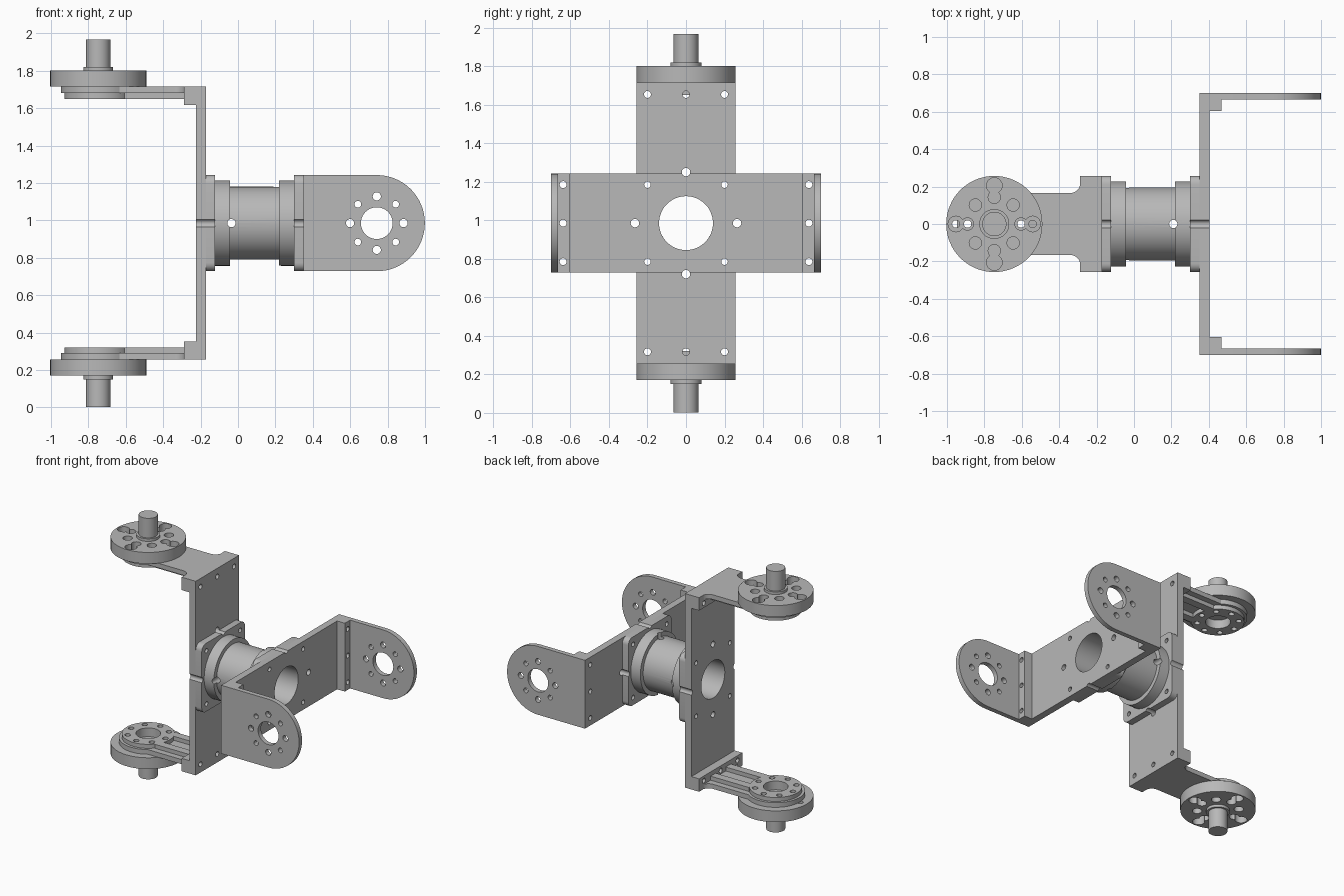
import bpy, bmesh
from math import pi, cos, sin, asin
from mathutils import Matrix, Vector

cube = bpy.data.objects.get("Cube")
if cube:
    bpy.data.objects.remove(cube, do_unlink=True)

metal = bpy.data.materials.new("grey_metal")
metal.use_nodes = True
GREY = (0.48, 0.48, 0.48, 1)
metal.diffuse_color = GREY
metal.node_tree.nodes["Principled BSDF"].inputs["Base Color"].default_value = GREY

MID = 0.985      # height of the main axis
HALF = 0.257     # half width of the brackets
TURN = {"X": Matrix.Rotation(pi / 2, 4, "Y"),
        "Y": Matrix.Rotation(pi / 2, 4, "X"), "Z": Matrix()}


def arc(cx, cy, r, start, end, n=12):
    steps = [start + (end - start) * i / n for i in range(n + 1)]
    return [(cx + r * cos(a), cy + r * sin(a)) for a in steps]


def make(name, bm):
    bmesh.ops.recalc_face_normals(bm, faces=bm.faces)
    mesh = bpy.data.meshes.new(name)
    bm.to_mesh(mesh)
    bm.free()
    mesh.materials.append(metal)
    obj = bpy.data.objects.new(name, mesh)
    bpy.context.collection.objects.link(obj)
    return obj


def prism(name, outline, low, high):
    """Extrude an xy outline between two heights."""
    bm = bmesh.new()
    face = bm.faces.new([bm.verts.new((x, y, low)) for x, y in outline])
    new = bmesh.ops.extrude_face_region(bm, geom=[face])["geom"]
    verts = [v for v in new if isinstance(v, bmesh.types.BMVert)]
    bmesh.ops.translate(bm, verts=verts, vec=(0, 0, high - low))
    return make(name, bm)


def box(name, x, y, z):
    return prism(name, [(x[0], y[0]), (x[1], y[0]), (x[1], y[1]), (x[0], y[1])], *z)


def lathe(name, profile, place, n=64):
    """Spin a closed (radius, height) profile around z."""
    bm = bmesh.new()
    pts = [bm.verts.new((r, 0, h)) for r, h in profile]
    edges = [bm.edges.new((a, b)) for a, b in zip(pts, pts[1:] + pts[:1])]
    bmesh.ops.spin(bm, geom=pts + edges, cent=(0, 0, 0), axis=(0, 0, 1),
                   angle=2 * pi, steps=n, use_duplicate=False)
    bmesh.ops.remove_doubles(bm, verts=bm.verts, dist=0.0001)
    bmesh.ops.transform(bm, matrix=place, verts=bm.verts)
    return make(name, bm)


def cut(obj, axis, holes):
    """Drill (x, y, z, radius, length) holes along one axis."""
    bm = bmesh.new()
    for x, y, z, r, length in holes:
        bmesh.ops.create_cone(bm, cap_ends=True, segments=48 if r > 0.06 else 20,
                              radius1=r, radius2=r, depth=length,
                              matrix=Matrix.Translation((x, y, z)) @ TURN[axis])
    cutter = make("hole_cutter", bm)
    cutter.hide_render = True
    mod = obj.modifiers.new("holes", "BOOLEAN")
    mod.operation, mod.solver, mod.object = "DIFFERENCE", "EXACT", cutter
    mod.use_self = True
    bpy.context.view_layer.update()
    done = bpy.data.meshes.new_from_object(obj.evaluated_get(bpy.context.evaluated_depsgraph_get()))
    obj.modifiers.clear()
    obj.data = done
    bpy.data.objects.remove(cutter, do_unlink=True)


def ring(cx, z, dist, r, length, n=8, start=0.0):
    return [(cx + dist * cos(start + 2 * pi * i / n), dist * sin(start + 2 * pi * i / n),
             z, r, length) for i in range(n)]


def finish(objs, place):
    for obj in objs:
        obj.data.transform(place)
        obj.data.shade_smooth()
        obj.data.set_sharp_from_angle(angle=0.5)


def bracket_base(name, half):
    """Long plate, corner blocks and square flange, facing +x, long along z."""
    square = [(0, s * 0.2, t * 0.2, 0.017, 0.4) for s in (-1, 1) for t in (-1, 1)]
    notches = [(0, s * 0.265, 0, 0.022, 0.4) for s in (-1, 1)]
    notches += [(0, 0, s * 0.265, 0.022, 0.4) for s in (-1, 1)]
    centre = [(0, 0, 0, 0.14, 0.4)]
    ends = [(0, y, s * (half - 0.062), 0.018, 0.5) for y in (-0.2, 0, 0.2) for s in (-1, 1)]
    plate = box(name + "_plate", (0, 0.053), (-HALF, HALF), (-half, half))
    cut(plate, "X", square + notches + centre + ends)
    outline = []
    for i, (sx, sy) in enumerate(((1, 1), (-1, 1), (-1, -1), (1, -1))):
        c = HALF - 0.045
        outline += arc(sx * c, sy * c, 0.045, i * pi / 2, (i + 1) * pi / 2, 6)
    flange = prism(name + "_flange", outline, -0.05, 0)
    flange.data.transform(TURN["X"])
    cut(flange, "X", square + notches + centre)
    block = [plate, flange]
    for s, side in ((1, "first"), (-1, "second")):
        z = sorted((s * half, s * (half - 0.097)))
        b = box(f"{name}_{side}_corner", (0.05, 0.117), (-HALF, HALF), z)
        cut(b, "X", ends)
        block.append(b)
    return block


def ear_arm(name, half):
    """Flat arm with a round end and a bolt circle."""
    cx = 0.392
    outline = [(0.05, -HALF)] + arc(cx, 0, HALF, -pi / 2, pi / 2, 32) + [(0.05, HALF)]
    arm = prism(name, outline, half - 0.035, half)
    cut(arm, "Z", [(cx, 0, half, 0.085, 0.2)] + ring(cx, half, 0.143, 0.022, 0.2, 4)
        + ring(cx, half, 0.143, 0.018, 0.2, 4, pi / 4))
    return [arm]


def horn_arm(name, half):
    """Waisted arm with boss and ribs, carrying a drilled disc and shaft."""
    cx, waist, rim = 0.575, 0.165, 0.2
    a = pi - asin(waist / rim)
    upper = [(0.05, HALF), (0.115, HALF)] + arc(0.17, 0.22, 0.055, pi, 1.5 * pi, 8)
    lower = [(x, -y) for x, y in reversed(upper)]
    arm = prism(name, upper + arc(cx, 0, rim, a, -a, 40) + lower, half - 0.035, half)
    boss = prism(name + "_boss", arc(cx, 0, 0.18, 0, 2 * pi * 63 / 64, 63), half - 0.065, half - 0.035)
    through = [(cx + s * 0.143, 0, half, 0.02, 0.3) for s in (-1, 1)]
    drill = [(cx, 0, half - 0.06, 0.085, 0.13)] + ring(cx, half - 0.06, 0.143, 0.02, 0.09) + through
    cut(arm, "Z", drill)
    cut(boss, "Z", drill)
    parts = [arm, boss]
    for s, side in ((1, "left"), (-1, "right")):
        y = sorted((s * 0.06, s * 0.12))
        parts.append(box(f"{name}_{side}_rib", (0.1, cx - 0.14), y, (half - 0.065, half - 0.035)))
    # drilled disc
    disc = prism(name + "_horn_disc", arc(cx, 0, HALF, 0, 2 * pi * 63 / 64, 63), half, half + 0.085)
    wells = ring(cx, half + 0.08, 0.205, 0.042, 0.12, 4) + ring(cx, half + 0.08, 0.143, 0.033, 0.12)
    cut(disc, "Z", wells)
    cut(disc, "Z", through + [(cx + s * 0.205, 0, half, 0.02, 0.3) for s in (-1, 1)])
    parts.append(disc)
    # collar and output shaft
    shaft = [(0, half + 0.07), (0.08, half + 0.07), (0.08, half + 0.105),
             (0.065, half + 0.105), (0.065, half + 0.252), (0, half + 0.252)]
    parts.append(lathe(name + "_shaft", shaft, Matrix.Translation((cx, 0, 0)), 32))
    return parts


FLIP = Matrix.Rotation(pi, 4, "X")


def bracket(name, half, arm_builder, place):
    finish(bracket_base(name, half), place)
    finish(arm_builder(name + "_first_arm", half), place)
    finish(arm_builder(name + "_second_arm", half), place @ FLIP)


bracket("ear_bracket", 0.70, ear_arm,
        Matrix.Translation((0.35, 0, MID)) @ Matrix.Rotation(pi / 2, 4, "X"))
bracket("horn_bracket", 0.73, horn_arm,
        Matrix.Translation((-0.172, 0, MID)) @ Matrix.Rotation(pi, 4, "Z"))

# hollow link tube with a thicker ring at each end
tube = lathe("link_tube", [(0.14, -0.122), (0.228, -0.122), (0.228, -0.042), (0.195, -0.042),
                           (0.195, 0.22), (0.228, 0.22), (0.228, 0.30), (0.14, 0.30)], TURN["X"])
cut(tube, "Y", [(-0.035, 0, 0, 0.022, 0.6)])
cut(tube, "Z", [(0.21, 0, 0, 0.022, 0.6)])
finish([tube], Matrix.Translation((0, 0, MID)))
